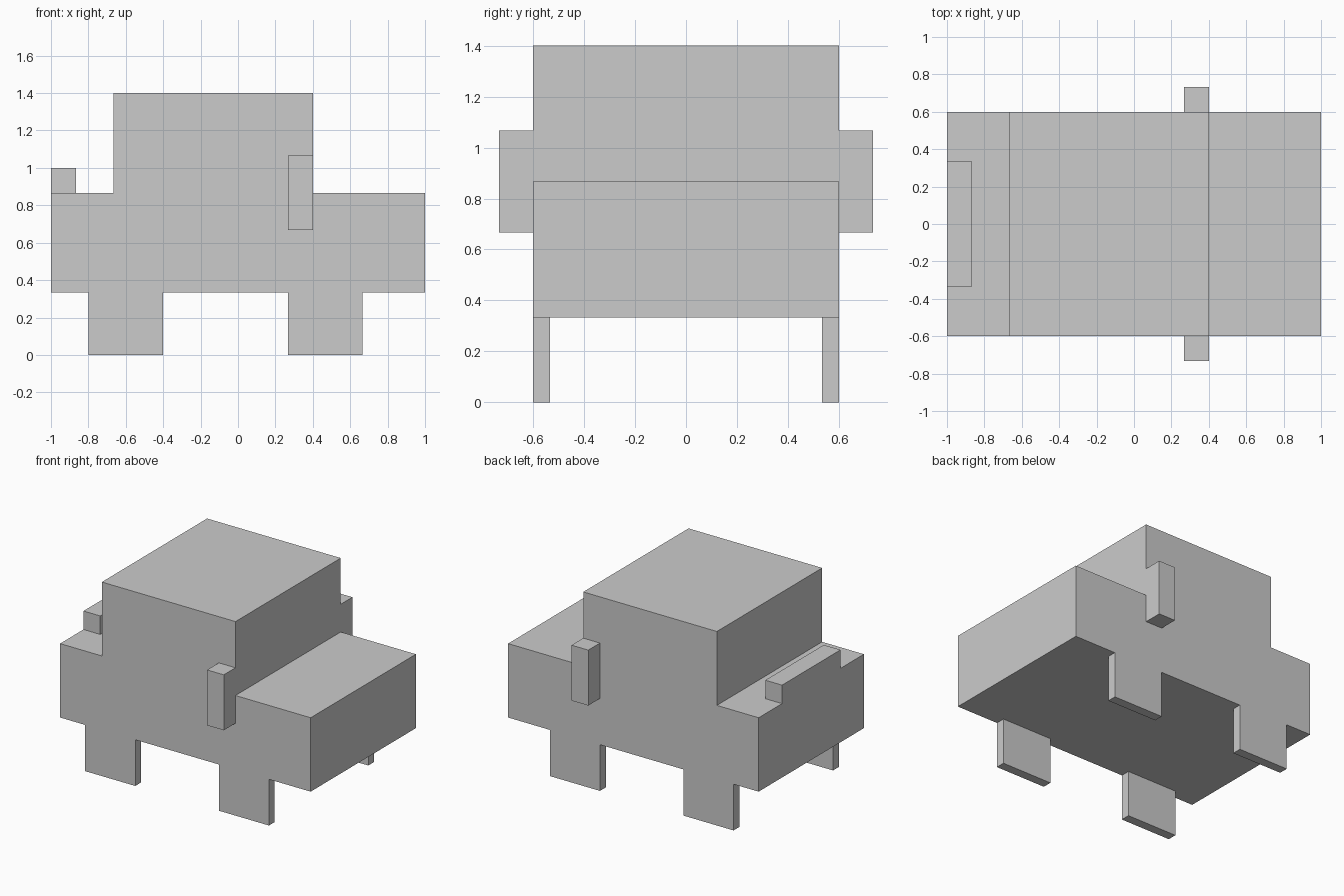
import bpy
import bmesh

if "Cube" in bpy.data.objects:
    bpy.data.objects.remove(bpy.data.objects["Cube"])

U = 1 / 15  # the model sits on a block grid of 15 units per metre


def box(name, x, y, z):
    bm = bmesh.new()
    bmesh.ops.create_cube(bm, size=1)
    for v in bm.verts:
        for i, (lo, hi) in enumerate((x, y, z)):
            v.co[i] = (hi if v.co[i] > 0 else lo) * U
    return finish(name, bm)


def finish(name, bm):
    bmesh.ops.recalc_face_normals(bm, faces=bm.faces)
    mesh = bpy.data.meshes.new(name)
    bm.to_mesh(mesh)
    bm.free()
    obj = bpy.data.objects.new(name, mesh)
    bpy.context.collection.objects.link(obj)
    return obj


# Car body and cabin: one stepped side profile extruded across the width
profile = [(-15, 5), (15, 5), (15, 13), (6, 13), (6, 21), (-10, 21), (-10, 13), (-15, 13)]
bm = bmesh.new()
side = bm.faces.new([bm.verts.new((x * U, -9 * U, z * U)) for x, z in profile])
ext = bmesh.ops.extrude_face_region(bm, geom=[side], use_keep_orig=True)
verts = [g for g in ext["geom"] if isinstance(g, bmesh.types.BMVert)]
bmesh.ops.translate(bm, verts=verts, vec=(0, 18 * U, 0))
finish("body", bm)

# Rear spoiler
box("spoiler", (-15, -13), (-5, 5), (13, 15))

# Wheels and wing mirrors on both sides
for s, label in ((-1, "right"), (1, "left")):
    def span(a, b):
        return tuple(sorted((s * a, s * b)))
    box(f"rear_wheel_{label}", (-12, -6), span(8, 9), (0, 5))
    box(f"front_wheel_{label}", (4, 10), span(8, 9), (0, 5))
    box(f"wing_mirror_{label}", (4, 6), span(9, 11), (10, 16))
